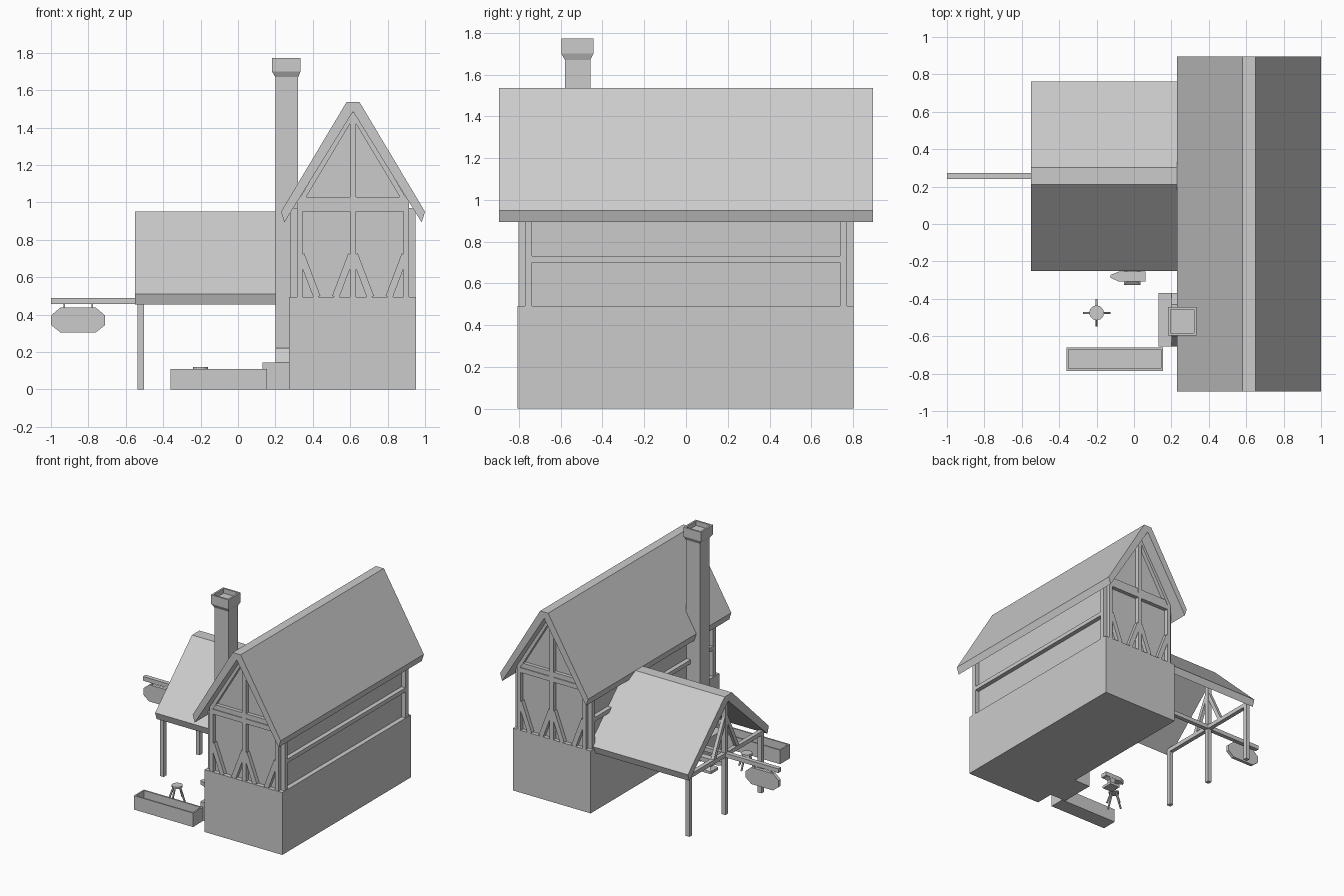
import bpy, bmesh, math
from mathutils import Vector

if "Cube" in bpy.data.objects:
    bpy.data.objects.remove(bpy.data.objects["Cube"])


def finish(name, bm):
    bmesh.ops.recalc_face_normals(bm, faces=bm.faces)
    me = bpy.data.meshes.new(name)
    bm.to_mesh(me)
    bm.free()
    ob = bpy.data.objects.new(name, me)
    bpy.context.collection.objects.link(ob)
    return ob


def prism(name, pts, axis, a, b):
    """Extrude a 2D profile along an axis ('x': pts are y,z; 'y': x,z; 'z': x,y)."""
    place = {'x': lambda u, v: (a, u, v), 'y': lambda u, v: (u, a, v), 'z': lambda u, v: (u, v, a)}[axis]
    bm = bmesh.new()
    f = bm.faces.new([bm.verts.new(place(*p)) for p in pts])
    r = bmesh.ops.extrude_face_region(bm, geom=[f])
    vs = [g for g in r['geom'] if isinstance(g, bmesh.types.BMVert)]
    d = Vector([b - a if c == axis else 0 for c in 'xyz'])
    bmesh.ops.translate(bm, verts=vs, vec=d)
    return finish(name, bm)


def box(name, x0, x1, y0, y1, z0, z1):
    return prism(name, [(x0, y0), (x1, y0), (x1, y1), (x0, y1)], 'z', z0, z1)


def timber(name, p, q, w, axis, a, b):
    """Slanted flat timber from p to q in the profile plane."""
    p, q = Vector(p), Vector(q)
    d = (q - p).normalized() * w / 2
    n = Vector((-d.y, d.x))
    return prism(name, [p + n, p - n, q - n, q + n], axis, a, b)


def loft(name, rings, inner=None):
    """Stack rectangular rings (x0, x1, y0, y1, z) into a closed solid."""
    bm = bmesh.new()
    loops = [[bm.verts.new(c) for c in ((x0, y0, z), (x1, y0, z), (x1, y1, z), (x0, y1, z))]
             for x0, x1, y0, y1, z in rings]
    for lo, hi in zip(loops, loops[1:]):
        for i in range(4):
            j = (i + 1) % 4
            bm.faces.new((lo[i], lo[j], hi[j], hi[i]))
    bm.faces.new(loops[0])
    bm.faces.new(loops[-1])
    return finish(name, bm)


# main house: stone base, plaster upper floor, roof
C = 0.615
box("stone_base", 0.272, 0.952, -0.806, 0.803, 0, 0.493)
prism("upper_wall", [(0.315, 0.48), (0.915, 0.48), (0.915, 0.985), (C, 1.486), (0.315, 0.985)],
      'y', -0.772, 0.772)
prism("main_roof", [(0.58, 1.536), (0.65, 1.536), (1.0, 0.95), (0.982, 0.893), (C, 1.486),
                    (0.248, 0.893), (0.23, 0.95)], 'y', -0.895, 0.895)

# half-timbering on both gables
for side, tag in ((-1, "front"), (1, "back")):
    a, b = side * 0.76, side * 0.803
    prism(tag + "_center_post", [(C - .016, .493), (C + .016, .493), (C + .016, 1.48), (C - .016, 1.48)], 'y', a, b)
    for z in (0.95, 0.99):
        prism(tag + "_gable_beam", [(.316, z), (.914, z), (.914, z + .038), (.316, z + .038)],
              'y', a, b if z < .97 else side * 0.80)
    for s in (-1, 1):
        X = lambda d: C + s * d
        prism(tag + "_gable_post", [(X(.27), .493), (X(.30), .493), (X(.30), 1.0), (X(.27), 1.0)], 'y', a, b)
        timber(tag + "_gable_rafter", (X(.289), .99), (X(.004), 1.466), .026, 'y', a, b)
        timber(tag + "_outer_brace", (X(.278), .72), (X(.192), .493), .038, 'y', a, b)
        timber(tag + "_inner_brace", (X(.008), .72), (X(.094), .493), .038, 'y', a, b)

# timbers along both long walls
for s, tag in ((-1, "left"), (1, "right")):
    x0, x1 = sorted((C + s * .295, C + s * .335))
    box(tag + "_wall_beam", x0, x1, -0.77, 0.77, 0.70, 0.732)
    for y in (-0.772, 0.737):
        box(tag + "_corner_post", x0, x1, y, y + .035, 0.493, 0.97)

# chimney with flared hollow cap
loft("chimney", [(.20, .322, -.58, -.458, 0), (.20, .322, -.58, -.458, 1.67), (.181, .334, -.597, -.443, 1.70),
                 (.181, .334, -.597, -.443, 1.772), (.195, .32, -.583, -.457, 1.772),
                 (.195, .32, -.583, -.457, 1.735)])

# forge hearth and its sloped shoulder
box("forge_hearth", .13, .30, -.655, -.37, 0, .145)
loft("forge_shoulder", [(.20, .32, -.655, -.37, .145), (.20, .32, -.60, -.43, .222)])

# workshop shelter roof, posts and truss
S = 0.256
prism("shelter_roof", [(S - .046, .95), (S + .046, .95), (S + .506, .51), (S + .488, .455), (S, .90),
                       (S - .488, .455), (S - .506, .51)], 'x', -0.55, 0.31)
for d, h in ((-.45, .485), (0, .905), (.45, .485)):
    box("shelter_post", -.536, -.503, S + d - .017, S + d + .017, 0, h)
box("shelter_tie_beam", -.536, -.503, S - .45, S + .45, .457, .49)
for s in (-1, 1):
    timber("shelter_brace", (S + s * .15, .475), (S + s * .01, .76), .03, 'x', -.533, -.506)

# hanging sign on its long beam
box("sign_beam", -1.0, .30, S - .016, S + .018, .457, .49)
prism("sign_board", [(-1, .345), (-.95, .305), (-.76, .305), (-.71, .345), (-.71, .395),
                     (-.76, .437), (-.95, .437), (-1, .395)], 'y', S - .012, S + .014)
for x in (-.93, -.78):
    box("sign_hanger", x - .004, x + .004, S - .003, S + .005, .43, .46)

# water trough
loft("trough", [(-.362, .156, -.785, -.66, 0), (-.362, .156, -.785, -.66, .11),
                (-.35, .144, -.773, -.672, .11), (-.35, .144, -.773, -.672, .03)])

# stool with four splayed legs
bm = bmesh.new()
bmesh.ops.create_cone(bm, cap_ends=True, segments=12, radius1=.04, radius2=.04, depth=.014)
bmesh.ops.translate(bm, verts=bm.verts, vec=(-.2, -.475, .112))
finish("stool_seat", bm)
for i in range(4):
    t = i * math.pi / 2
    u, v = Vector((math.cos(t), math.sin(t), 0)), Vector((-math.sin(t), math.cos(t), 0))
    bm = bmesh.new()
    ends = [[bm.verts.new(Vector((-.2, -.475, z)) + u * (r + p) + v * q)
             for p, q in ((-.006, -.005), (.006, -.005), (.006, .005), (-.006, .005))]
            for r, z in ((.068, 0), (.026, .108))]
    for k in range(4):
        m = (k + 1) % 4
        bm.faces.new((ends[0][k], ends[0][m], ends[1][m], ends[1][k]))
    for e in ends:
        bm.faces.new(e)
    finish("stool_leg", bm)

# anvil: foot, waist and horned top
loft("anvil_foot", [(-.053, .035, -.327, -.235, 0), (-.053, .035, -.327, -.235, .02),
                    (-.03, .012, -.30, -.262, .04), (-.03, .012, -.30, -.262, .06),
                    (-.06, .04, -.308, -.254, .075)])
prism("anvil_top", [(.062, -.308), (.062, -.254), (-.08, -.254), (-.125, -.272), (-.125, -.288), (-.08, -.308)],
      'z', .072, .105)
